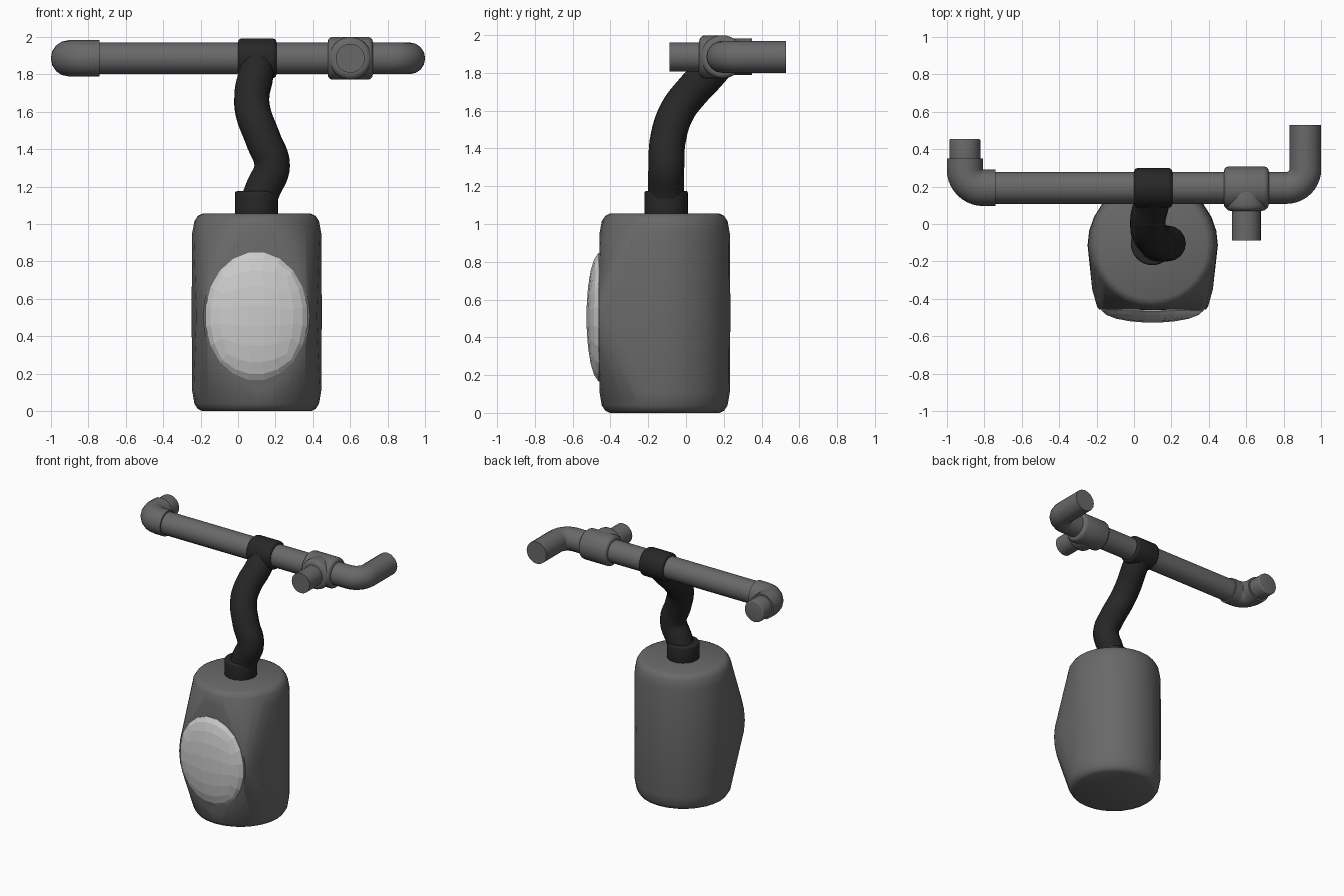
import bpy, bmesh, math
from mathutils import Vector

if "Cube" in bpy.data.objects:
    bpy.data.objects.remove(bpy.data.objects["Cube"])


def material(name, v):
    m = bpy.data.materials.new(name)
    m.diffuse_color = (v, v, v, 1)
    m.use_nodes = True
    m.node_tree.nodes["Principled BSDF"].inputs["Base Color"].default_value = m.diffuse_color
    return m


DARK = material("dark_rubber", 0.02)
GREY = material("mid_grey", 0.14)
LIGHT = material("pale_lens", 0.8)


def finish(ob, mat=GREY, angle=35):
    bpy.ops.object.select_all(action='DESELECT')
    ob.select_set(True)
    bpy.context.view_layer.objects.active = ob
    if ob.type == 'CURVE':
        bpy.ops.object.convert(target='MESH')
        ob = bpy.context.object
    ob.data.materials.clear()
    ob.data.materials.append(mat)
    if angle:
        bpy.ops.object.shade_smooth_by_angle(angle=math.radians(angle))
    return ob


def from_bmesh(name, bm, mat=GREY, angle=35):
    me = bpy.data.meshes.new(name)
    bm.to_mesh(me)
    bm.free()
    ob = bpy.data.objects.new(name, me)
    bpy.context.collection.objects.link(ob)
    return finish(ob, mat, angle)


def rod(name, a, b, r, bevel=0.0, mat=GREY):
    """Capped cylinder from a to b with softened rims."""
    a, b = Vector(a), Vector(b)
    bm = bmesh.new()
    bmesh.ops.create_cone(bm, cap_ends=True, segments=32, radius1=r, radius2=r,
                          depth=(b - a).length)
    if bevel:
        rims = [e for e in bm.edges if any(len(f.verts) > 4 for f in e.link_faces)]
        bmesh.ops.bevel(bm, geom=rims, offset=bevel, segments=3, profile=0.5,
                        affect='EDGES')
    rot = (b - a).to_track_quat('Z', 'Y').to_matrix()
    bmesh.ops.rotate(bm, verts=bm.verts, cent=(0, 0, 0), matrix=rot)
    bmesh.ops.translate(bm, verts=bm.verts, vec=(a + b) / 2)
    return from_bmesh(name, bm, mat)


def tube(name, pts, r, smooth=False, mat=GREY):
    """Round tube swept along a path."""
    cu = bpy.data.curves.new(name, 'CURVE')
    cu.dimensions = '3D'
    cu.bevel_depth, cu.bevel_resolution, cu.use_fill_caps = r, 6, True
    if smooth:
        s = cu.splines.new('BEZIER')
        s.bezier_points.add(len(pts) - 1)
        for p, c in zip(s.bezier_points, pts):
            p.co = c
            p.handle_left_type = p.handle_right_type = 'AUTO'
        s.resolution_u = 8
    else:
        s = cu.splines.new('POLY')
        s.points.add(len(pts) - 1)
        for p, c in zip(s.points, pts):
            p.co = (*c, 1)
    ob = bpy.data.objects.new(name, cu)
    bpy.context.collection.objects.link(ob)
    return finish(ob, mat)


BY, BZ = 0.193, 1.885   # crossbar axis


def bend(x_start, x_leg, y_end, rad):
    """Path along the bar that turns a rounded corner toward +y."""
    s = 1 if x_leg > x_start else -1
    arc = [(x_leg - s * rad + s * rad * math.sin(t), BY + rad - rad * math.cos(t), BZ)
           for t in (math.pi / 2 * i / 10 for i in range(11))]
    return [(x_start, BY, BZ)] + arc + [(x_leg, y_end, BZ)]


# Body: rounded canister hulled together with the oval lens seat
bm = bmesh.new()
profile = [(.29, 0), (.315, .012), (.333, .04), (.345, .11), (.348, .53),
           (.345, .95), (.333, 1.015), (.315, 1.043), (.29, 1.055)]
N = 28
for r, z in profile:
    for i in range(N):
        a = math.tau * i / N
        bm.verts.new((.10 + r * math.sin(a), -.113 - r * math.cos(a), z))
for y, rx, rz in [(-.457, .285, .357), (-.44, .297, .373), (-.35, .322, .41)]:
    for i in range(28):
        a = math.tau * i / 28
        bm.verts.new((.099 + rx * math.cos(a), y, .507 + rz * math.sin(a)))
bmesh.ops.convex_hull(bm, input=bm.verts)
bmesh.ops.delete(bm, geom=[v for v in bm.verts if not v.link_faces], context='VERTS')
bmesh.ops.recalc_face_normals(bm, faces=bm.faces)
from_bmesh("lamp_body", bm, GREY, 50)

# Lens: faceted dome made from a cube with evenly spaced angles
bm = bmesh.new()
bmesh.ops.create_cube(bm, size=2)
bmesh.ops.subdivide_edges(bm, edges=bm.edges, cuts=4, use_grid_fill=True)
for v in bm.verts:
    d = Vector([math.tan(c * math.pi / 4) for c in v.co]).normalized()
    v.co = (.099 + .278 * d.x, -.452 + .076 * d.y, .507 + .348 * d.z)
bmesh.ops.bisect_plane(bm, geom=bm.verts[:] + bm.edges[:] + bm.faces[:],
                       plane_co=(0, -.44, 0), plane_no=(0, 1, 0), clear_outer=True)
bmesh.ops.recalc_face_normals(bm, faces=bm.faces)
from_bmesh("lens", bm, LIGHT, 0)

# Neck: collar, winding hose and bar clamp
rod("hose_collar", (.098, -.105, 1.03), (.098, -.105, 1.175), .115, .012, DARK)
tube("hose", [(.10, -.105, 1.10), (.135, -.105, 1.19), (.182, -.104, 1.31),
              (.135, -.095, 1.45), (.08, -.045, 1.60), (.075, .03, 1.70),
              (.092, .105, 1.78), (.10, .175, 1.86)], .095, True, DARK)
rod("bar_clamp", (0, BY, BZ), (.205, BY, BZ), .106, .02, DARK)

# Crossbar with its right-hand bend
tube("crossbar", bend(-.80, .915, .53, .10), .085)

# Left elbow fitting and its end pipe
tube("left_elbow", bend(-.74, -.903, .35, .098), .097)
rod("left_end_pipe", (-.903, .30, BZ), (-.903, .455, BZ), .083, .01)

# Tee fitting with front stub
rod("tee_sleeve", (.48, BY, BZ), (.72, BY, BZ), .114, .025)
rod("tee_neck", (.60, BY, BZ), (.60, .07, BZ), .114, .03)
rod("tee_stub", (.60, .15, BZ), (.60, -.087, BZ), .077)
